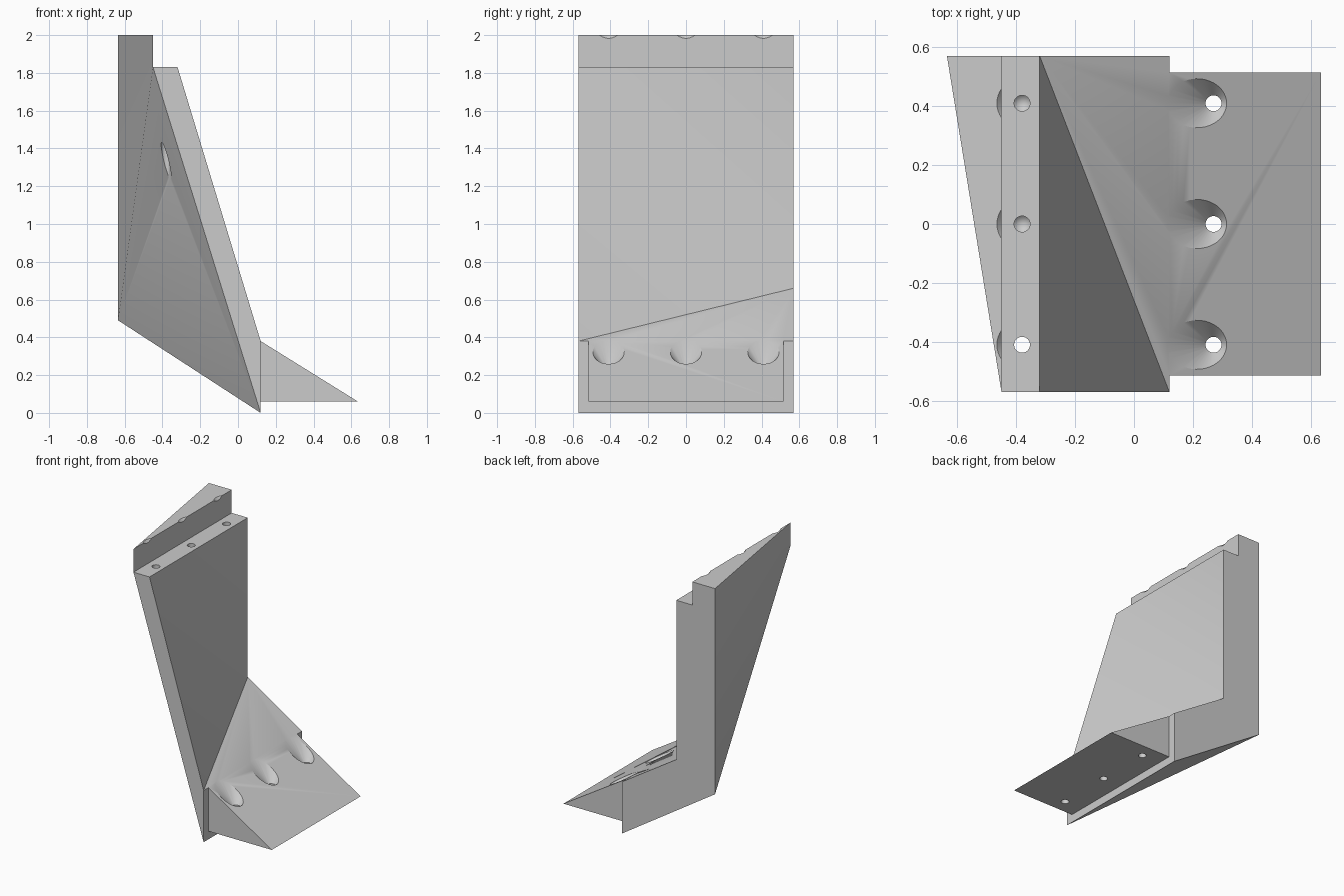
import bpy, bmesh, math
from mathutils import Matrix, Vector

cube = bpy.data.objects.get("Cube")
if cube:
    bpy.data.objects.remove(cube, do_unlink=True)

GREY = (0.6, 0.6, 0.6, 1.0)
grey = bpy.data.materials.new("plain_grey")
grey.use_nodes = True
grey.diffuse_color = GREY
grey.node_tree.nodes["Principled BSDF"].inputs["Base Color"].default_value = GREY


def finish(bm, name):
    bmesh.ops.recalc_face_normals(bm, faces=bm.faces)
    mesh = bpy.data.meshes.new(name)
    bm.to_mesh(mesh)
    bm.free()
    obj = bpy.data.objects.new(name, mesh)
    obj.data.materials.append(grey)
    bpy.context.collection.objects.link(obj)
    return obj


def prism(profile, half_width, name):
    """Extrude an x-z profile along y."""
    bm = bmesh.new()
    face = bm.faces.new([bm.verts.new((x, -half_width, z)) for x, z in profile])
    out = bmesh.ops.extrude_face_region(bm, geom=[face])
    moved = [g for g in out["geom"] if isinstance(g, bmesh.types.BMVert)]
    bmesh.ops.translate(bm, verts=moved, vec=(0, 2 * half_width, 0))
    return finish(bm, name)


def lathe(profile, location, name, sides=40):
    """Spin a radius-z profile about a vertical axis; the ends lie on it."""
    bm = bmesh.new()
    verts = [bm.verts.new((r, 0, z)) for r, z in profile]
    edges = [bm.edges.new(pair) for pair in zip(verts, verts[1:])]
    bmesh.ops.spin(bm, geom=verts + edges, cent=(0, 0, 0), axis=(0, 0, 1),
                   angle=math.tau, steps=sides)
    bmesh.ops.remove_doubles(bm, verts=bm.verts, dist=1e-5)
    bmesh.ops.translate(bm, verts=bm.verts, vec=location)
    return finish(bm, name)


def combine(target, other, operation):
    mod = target.modifiers.new(operation.title(), "BOOLEAN")
    mod.operation = operation
    mod.solver = "EXACT"
    mod.object = other
    bpy.context.view_layer.objects.active = target
    bpy.ops.object.modifier_apply(modifier=mod.name)
    bpy.data.objects.remove(other, do_unlink=True)


# Twisted upright: a full profile at the back tapering to a thin strut in front
D = 0.57
back = [(-.635, 2), (-.45, 2), (-.45, 1.83), (-.32, 1.83),
        (-.32, .66), (.12, .38), (.12, 0), (-.635, .49)]
front = [(-.45, 2), (-.45, 1.83), (-.32, 1.83), (.12, .38), (.12, 0)]
bm = bmesh.new()
b = [bm.verts.new((x, D, z)) for x, z in back]
f = [bm.verts.new((x, -D, z)) for x, z in front]
for loop in (b, f[1:],
             (b[0], b[7], f[1], f[0]),      # outer side
             (b[0], f[0], b[1]),            # lip top
             (b[1], f[0], f[1], b[2]),      # lip wall
             (b[2], f[1], f[2], b[3]),      # ledge
             (b[3], f[2], b[4]),            # inner side
             (b[4], f[2], f[3]),            # inner slant
             (b[4], f[3], b[5]),            # foot slope
             (b[5], f[3], f[4], b[6]),      # foot end
             (b[6], f[4], b[7]),            # underside
             (b[7], f[4], f[1])):           # outer slant
    bm.faces.new(loop)
bracket = finish(bm, "bracket")

# Sloped toe wedge
toe = prism([(.1, .06), (.1, .37), (.12, .38), (.635, .06)], 0.515, "toe_wedge")
combine(bracket, toe, "UNION")

# Countersunk screw holes: cone opening upwards above a narrow bore
HOLE, FLARE = 0.027, 0.9


def screw_hole(x, y, bottom, apex, rim):
    profile = [(0, bottom), (HOLE, bottom + HOLE), (HOLE, apex + HOLE / FLARE),
               (rim, apex + rim / FLARE), (0, apex + rim / FLARE)]
    combine(bracket, lathe(profile, (x, y, 0), "screw_cutter"), "DIFFERENCE")


for y in (-.41, 0, .41):
    screw_hole(.27, y, -.1, .21, .17)
    screw_hole(-.38, y, 1.2, 1.905, .13)

# Smooth shading with sharp corners kept
bpy.ops.object.select_all(action="DESELECT")
bracket.select_set(True)
bpy.context.view_layer.objects.active = bracket
bpy.ops.object.shade_smooth_by_angle(angle=math.radians(30))
